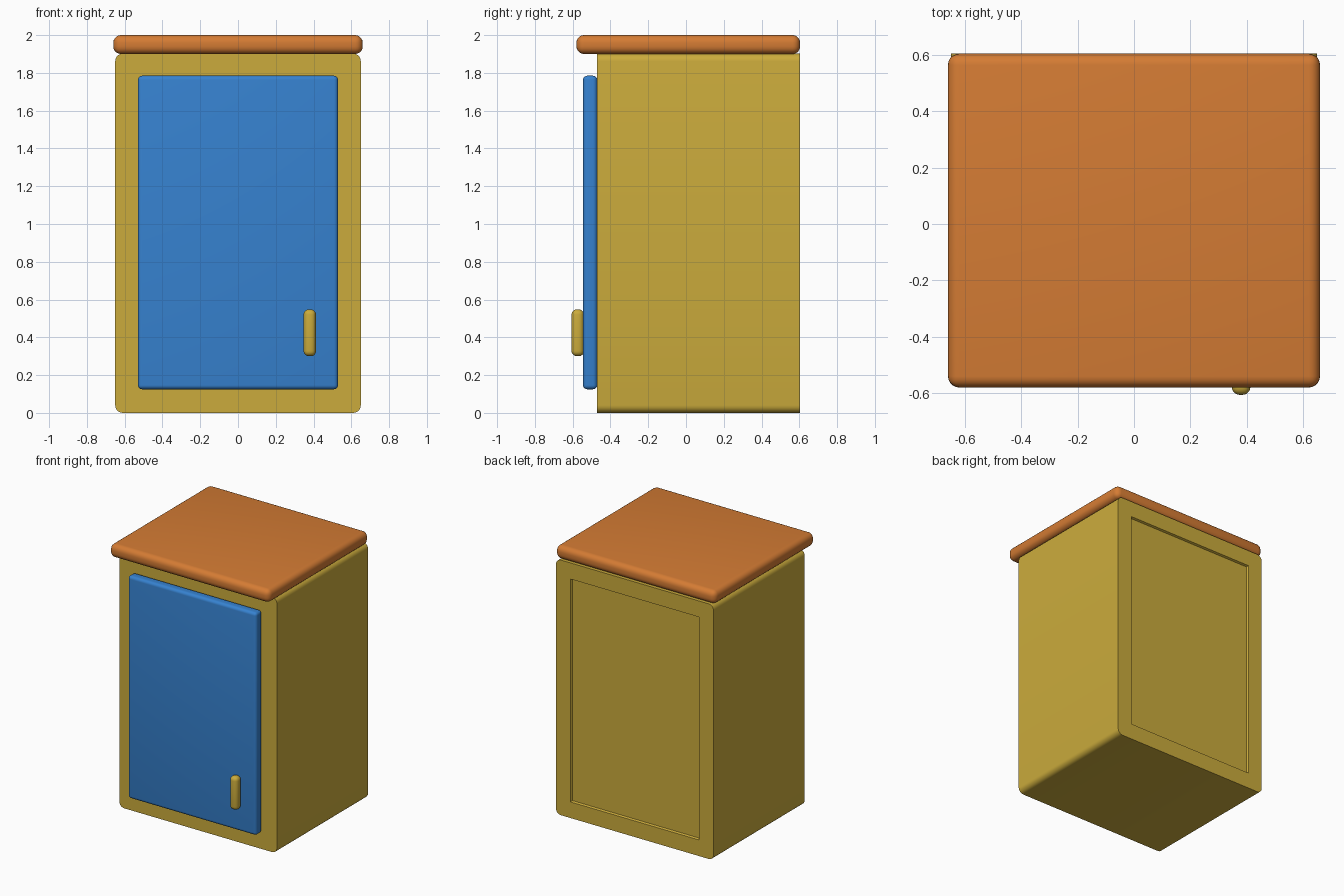
import bpy, bmesh, math
from mathutils import Vector

if "Cube" in bpy.data.objects:
    bpy.data.objects.remove(bpy.data.objects["Cube"])


def material(name, rgb):
    m = bpy.data.materials.new(name)
    m.diffuse_color = (*rgb, 1)
    m.use_nodes = True
    m.node_tree.nodes["Principled BSDF"].inputs["Base Color"].default_value = m.diffuse_color
    return m


YELLOW = material("yellow paint", (0.60, 0.41, 0.045))
ORANGE = material("orange wood", (0.66, 0.20, 0.034))
BLUE = material("blue paint", (0.037, 0.223, 0.63))


def rounded_box(name, lo, hi, radius, mat, segments=5, along_y=False, recess=None):
    """Box from lo to hi; rounds all edges, or only those running along y."""
    lo, hi = Vector(lo), Vector(hi)
    bm = bmesh.new()
    bmesh.ops.create_cube(bm, size=1)
    for v in bm.verts:
        v.co = (lo + hi) / 2 + v.co * (hi - lo)
    edges = [e for e in bm.edges
             if not along_y or abs(e.verts[0].co.y - e.verts[1].co.y) > 1e-4]
    bmesh.ops.bevel(bm, geom=edges, offset=radius, segments=segments,
                    profile=0.5, affect='EDGES', clamp_overlap=True)
    if recess:
        margin, depth = recess
        bm.normal_update()
        back = max(bm.faces, key=lambda f: f.normal.y * f.calc_area())
        # inset the rear face into a frame, then sink the panel
        bmesh.ops.inset_region(bm, faces=[back], thickness=margin)
        # square off the panel's corners
        c = (lo + hi) / 2
        half = (hi - lo) / 2 - Vector((margin, 0, margin))
        for v in back.verts:
            v.co.x = max(c.x - half.x, min(c.x + half.x, v.co.x))
            v.co.z = max(c.z - half.z, min(c.z + half.z, v.co.z))
        bmesh.ops.inset_region(bm, faces=[back], thickness=0.006, depth=-depth)
    me = bpy.data.meshes.new(name)
    bm.to_mesh(me)
    bm.free()
    me.materials.append(mat)
    ob = bpy.data.objects.new(name, me)
    bpy.context.collection.objects.link(ob)
    bpy.ops.object.select_all(action='DESELECT')
    ob.select_set(True)
    bpy.context.view_layer.objects.active = ob
    bpy.ops.object.shade_smooth_by_angle(angle=math.radians(40))
    return ob


# Cabinet body with a shallow recessed back panel
rounded_box("cabinet_body", (-0.65, -0.47, 0), (0.65, 0.604, 1.902), 0.04,
            YELLOW, along_y=True, recess=(0.12, 0.015))
# Overhanging top board
rounded_box("top_board", (-0.66, -0.58, 1.90), (0.66, 0.604, 2.0), 0.04, ORANGE)
# Door and its handle
rounded_box("door", (-0.53, -0.545, 0.125), (0.53, -0.47, 1.785), 0.022, BLUE)
rounded_box("door_handle", (0.347, -0.606, 0.30), (0.413, -0.54, 0.548), 0.028, YELLOW)
